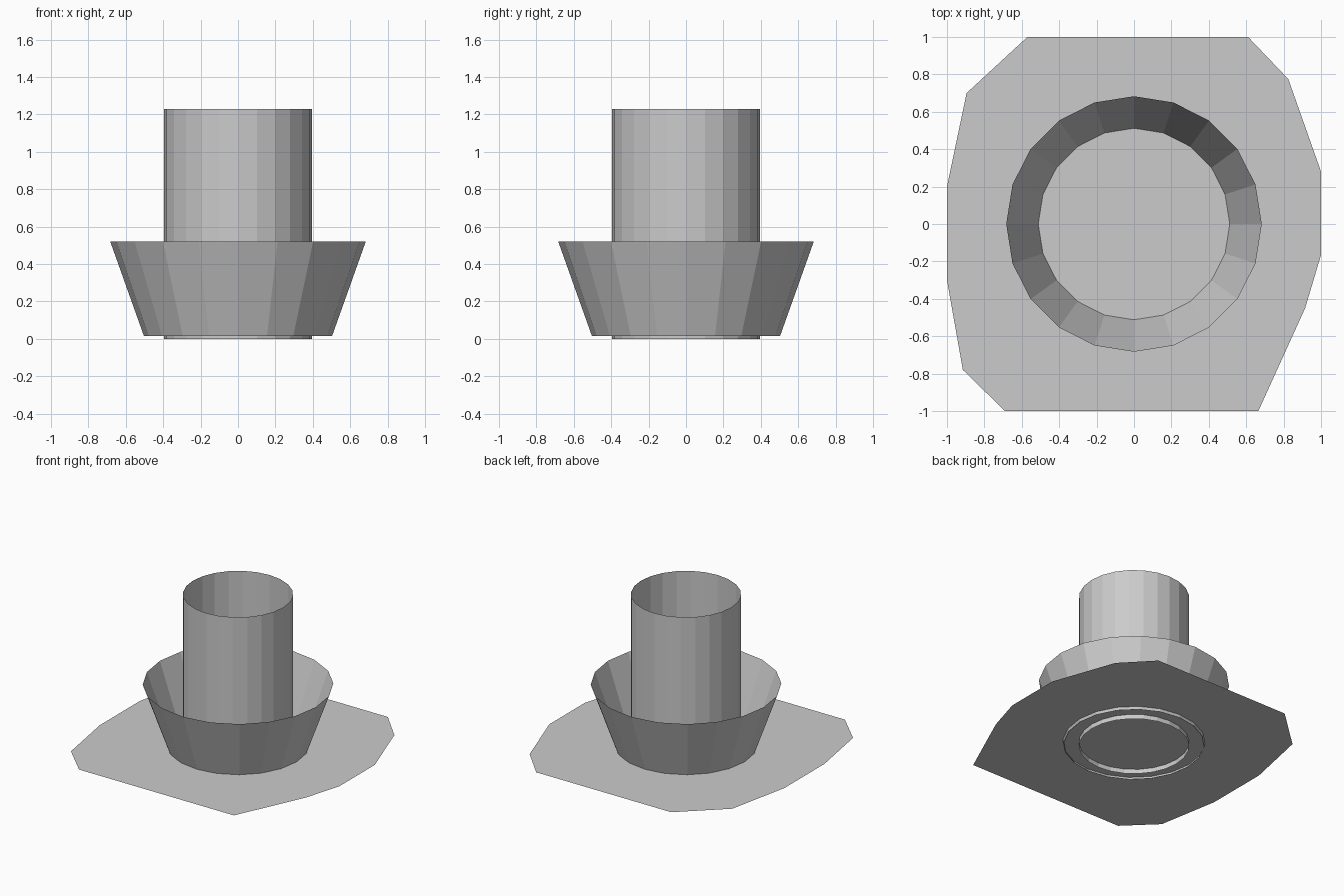
import bpy
import bmesh
import math

cube = bpy.data.objects.get("Cube")
if cube:
    bpy.data.objects.remove(cube, do_unlink=True)

# Single matte grey
grey = bpy.data.materials.new("plain_grey")
grey.use_nodes = True
colour = (0.6, 0.6, 0.6, 1.0)
grey.diffuse_color = colour
grey.node_tree.nodes["Principled BSDF"].inputs["Base Color"].default_value = colour


def finish(name, bm):
    """Turn a bmesh into a flat-shaded object."""
    mesh = bpy.data.meshes.new(name)
    bm.to_mesh(mesh)
    bm.free()
    mesh.materials.append(grey)
    obj = bpy.data.objects.new(name, mesh)
    bpy.context.collection.objects.link(obj)
    return obj


def circle(radius, z, sides):
    return [(radius * math.cos(2 * math.pi * i / sides),
             radius * math.sin(2 * math.pi * i / sides), z) for i in range(sides)]


def open_wall(name, r_low, z_low, r_high, z_high, sides):
    """Thin tapered wall without end caps."""
    bm = bmesh.new()
    low = [bm.verts.new(p) for p in circle(r_low, z_low, sides)]
    high = [bm.verts.new(p) for p in circle(r_high, z_high, sides)]
    for i in range(sides):
        j = (i + 1) % sides
        bm.faces.new((low[i], low[j], high[j], high[i]))
    return finish(name, bm)


def flat_sheet(name, points):
    """Single flat face, given counterclockwise."""
    bm = bmesh.new()
    bm.faces.new([bm.verts.new(p) for p in points])
    return finish(name, bm)


# Upright open tube and the flared collar around it
open_wall("inner_tube", 0.395, 0.0, 0.395, 1.23, 24)
open_wall("flared_collar", 0.503, 0.015, 0.683, 0.52, 20)

# Irregular ground sheet
outline = [(-0.57, 1), (-0.895, 0.7), (-1, 0.2), (-1, -0.3), (-0.915, -0.78),
           (-0.69, -1), (0.665, -1), (0.915, -0.45), (1, -0.165), (1, 0.28),
           (0.825, 0.775), (0.61, 1)]
flat_sheet("ground_sheet", [(x, y, 0.04) for x, y in outline])

# Round disc just beneath the sheet
flat_sheet("base_disc", circle(0.625, 0.036, 32))
